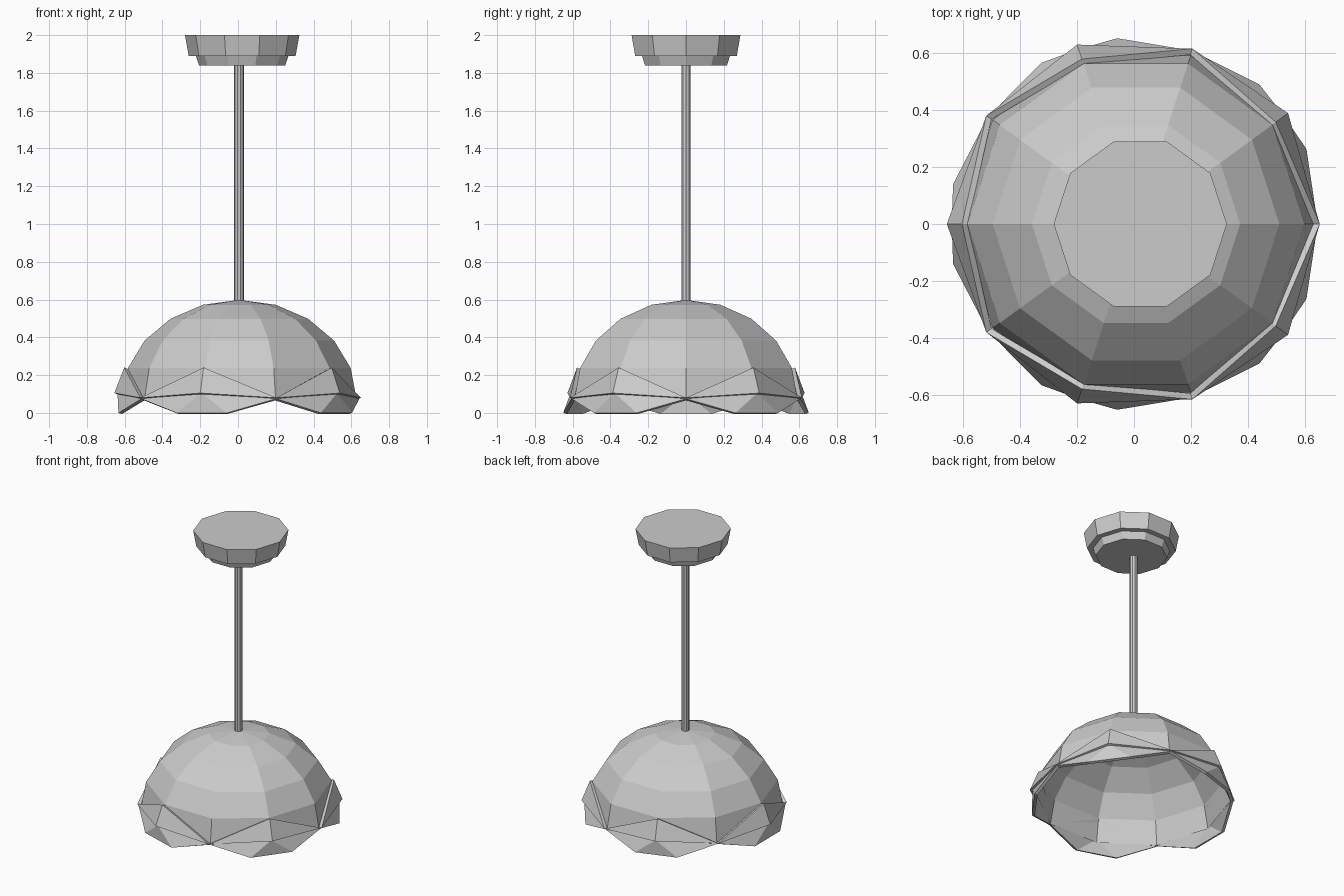
import bpy
from math import sin, cos, radians

if "Cube" in bpy.data.objects:
    bpy.data.objects.remove(bpy.data.objects["Cube"])

N = 10


def make(name, verts, faces, thick=0):
    me = bpy.data.meshes.new(name)
    me.from_pydata(verts, [], faces)
    ob = bpy.data.objects.new(name, me)
    bpy.context.collection.objects.link(ob)
    if thick:
        m = ob.modifiers.new("thickness", 'SOLIDIFY')
        m.thickness = thick
        m.offset = -1
    return ob


def lathe(name, profile, cx, cap_top=False, cap_bottom=False):
    # profile runs bottom to top as (radius, z)
    v, f = [], []
    for r, z in profile:
        for i in range(N):
            a = radians(360 / N * i)
            v.append((cx + r * cos(a), r * sin(a), z))
    for k in range(len(profile) - 1):
        for i in range(N):
            j = (i + 1) % N
            f.append((k * N + i, k * N + j, k * N + N + j, k * N + N + i))
    if cap_bottom:
        f.append(tuple(range(N))[::-1])
    if cap_top:
        f.append(tuple(range(len(v) - N, len(v))))
    return make(name, v, f)


# ceiling canopy, stepped
lathe("ceiling_canopy", [(0.228, 1.84), (0.245, 1.89), (0.283, 1.89), (0.303, 2.0)],
      0.022, True, True)

# hanging rod
lathe("hanging_rod", [(0.026, 0.585), (0.026, 1.85)], 0.005, True, True)

# dome shade: half of a slightly flattened sphere
CX = 0.007
R, H, Z0 = 0.62, 0.522, 0.076
dome = lathe("dome_shade", [(R * cos(radians(18 * k)), Z0 + H * sin(radians(18 * k)))
                            for k in range(5)], CX)
me = dome.data
verts = [tuple(v.co) for v in me.vertices] + [(CX, 0, Z0 + H)]
faces = [tuple(p.vertices) for p in me.polygons]
faces += [(4 * N + i, 4 * N + (i + 1) % N, 5 * N) for i in range(N)]
me.clear_geometry()
me.from_pydata(verts, [], faces)


def polar(r, deg, z, side=0):
    a = radians(deg)
    return (CX - 0.002 + r * cos(a) - side * sin(a), r * sin(a) + side * cos(a), z)


# five scalloped petals around the rim: folded upper leaf and lower flap
for n in range(5):
    a = 36 + 72 * n
    make(f"petal_upper_{n + 1}",
         [polar(0.607, a, 0.24), polar(0.645, a - 36, 0.08),
          polar(0.66, a, 0.105), polar(0.645, a + 36, 0.08)],
         [(0, 1, 2), (0, 2, 3)], 0.022)
    make(f"petal_lower_{n + 1}",
         [polar(0.643, a, 0.105), polar(0.638, a - 36, 0.075), polar(0.638, a, 0, -0.14),
          polar(0.638, a, 0, 0.14), polar(0.638, a + 36, 0.075)],
         [(0, 1, 2), (0, 2, 3), (0, 3, 4)], 0.02)

# fix upward/outward winding of petals
for ob in bpy.data.objects:
    if ob.name.startswith("petal"):
        p = ob.data.polygons[0]
        if p.normal.x * p.center.x + p.normal.y * p.center.y < 0:
            ob.data.flip_normals()
